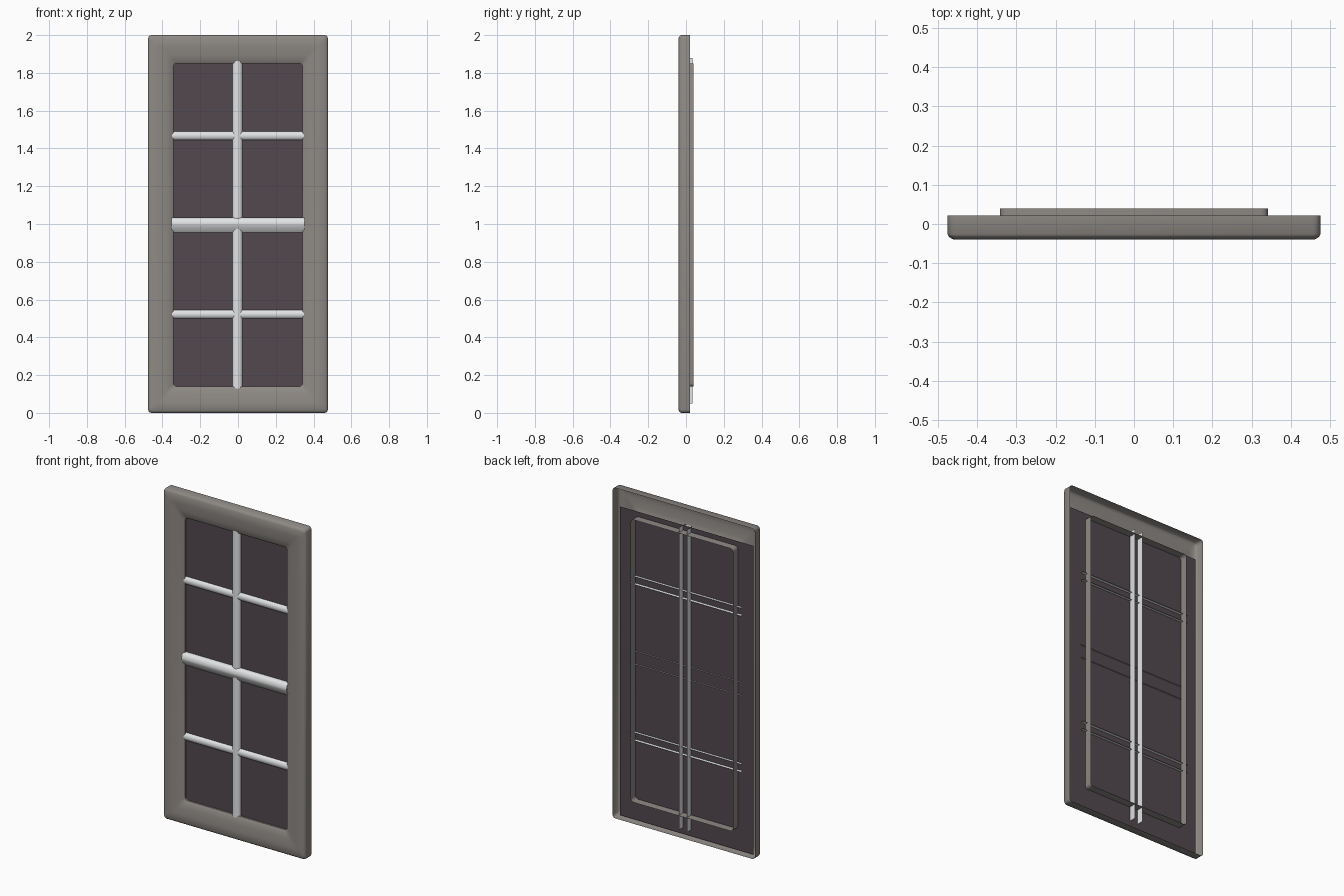
import bpy, bmesh, math

if "Cube" in bpy.data.objects:
    bpy.data.objects.remove(bpy.data.objects["Cube"])


def material(name, col):
    m = bpy.data.materials.new(name)
    m.diffuse_color = (*col, 1)
    m.use_nodes = True
    m.node_tree.nodes["Principled BSDF"].inputs["Base Color"].default_value = m.diffuse_color
    return m


FRAME = material("warm grey frame", (0.272, 0.252, 0.234))
WHITE = material("white bars", (0.76, 0.77, 0.78))
GLASS = material("dark glass", (0.084, 0.066, 0.077))


def finish(name, bm, mat, angle=40):
    me = bpy.data.meshes.new(name)
    bm.to_mesh(me)
    bm.free()
    me.materials.append(mat)
    ob = bpy.data.objects.new(name, me)
    bpy.context.collection.objects.link(ob)
    bpy.ops.object.select_all(action='DESELECT')
    ob.select_set(True)
    bpy.context.view_layer.objects.active = ob
    bpy.ops.object.shade_smooth_by_angle(angle=math.radians(angle))
    return ob


def bridge(bm, rings, closed):
    """Join consecutive rings of points with quads."""
    vs = [[bm.verts.new(p) for p in r] for r in rings]
    n = len(vs[0])
    for a, b in zip(vs, vs[1:]):
        for i in range(n if closed else n - 1):
            j = (i + 1) % n
            bm.faces.new((a[i], a[j], b[j], b[i]))
    return vs


def round_rect(hx, z0, z1, r, y):
    pts = []
    for cx, cz, a0 in ((hx - r, z1 - r, 0), (-hx + r, z1 - r, 90),
                       (-hx + r, z0 + r, 180), (hx - r, z0 + r, 270)):
        for k in range(4):
            a = math.radians(a0 + 30 * k)
            pts.append((cx + r * math.cos(a), y, cz + r * math.sin(a)))
    return pts


# Outer frame: open-backed moulding, t runs from outer edge (0) to opening (1)
profile = [(0, 0.022), (0, -0.026), (0.03, -0.033), (0.10, -0.039), (0.40, -0.038),
           (0.70, -0.034), (0.90, -0.027), (1, -0.018), (1, 0.04)]
bm = bmesh.new()
bridge(bm, [round_rect(0.476 - 0.134 * t, 0.14 * t, 2 - 0.15 * t, 0.018, y)
            for t, y in profile], True)
bmesh.ops.recalc_face_normals(bm, faces=bm.faces)
# the outer wall must face outwards on this open shell
f = max(bm.faces, key=lambda f: f.calc_center_median().x)
if f.normal.x < 0:
    bmesh.ops.reverse_faces(bm, faces=bm.faces)
finish("outer_frame", bm, FRAME)

# Glass: one sheet deep inside the moulding
bm = bmesh.new()
bridge(bm, [[(-0.447, -0.007, z), (0.447, -0.007, z)] for z in (0.012, 1.88)], False)
finish("glass_panel", bm, GLASS)


def arch(half, front, shoulder, back):
    """Open channel section: two legs and a rounded front, as (across, y)."""
    pts = [(-half, back)]
    for k in range(9):
        a = math.pi * k / 8
        pts.append((-half * math.cos(a), shoulder + (front - shoulder) * math.sin(a)))
    return pts + [(half, back)]


def bar(name, section, start, end, across, vertical=False, tail=0.0):
    """Extrude a section; tail lengthens the hidden legs behind the glass."""
    bm = bmesh.new()
    rings = []
    for s, d in ((start, -tail), (end, tail)):
        rings.append([(across + u, y, s) if vertical else
                      (s + (d if y > -0.01 else 0), y, across + u) for u, y in section])
    bridge(bm, rings, False)
    # front faces look towards -y
    bm.normal_update()
    if sum(f.normal.y * f.calc_area() for f in bm.faces) > 0:
        bmesh.ops.reverse_faces(bm, faces=bm.faces)
    return finish(name, bm, WHITE)


# Glazing bars: the legs pass through the glass
bar("vertical_bar", arch(0.027, -0.026, -0.006, 0.035), 0.05, 1.88, -0.003, True)
for name, z in (("upper_cross_bar", 1.467), ("lower_cross_bar", 0.522)):
    bar(name, arch(0.024, -0.023, -0.004, 0.012), -0.375, 0.375, z)

# Meeting rail: ridged section with a steep underside
rail = [(-0.043, -0.001), (-0.043, -0.012), (-0.036, -0.018), (-0.006, -0.036),
        (0.006, -0.038), (0.026, -0.032), (0.036, -0.020), (0.036, -0.001)]
bar("meeting_rail", rail, -0.352, 0.352, 0.998, tail=0.03)
